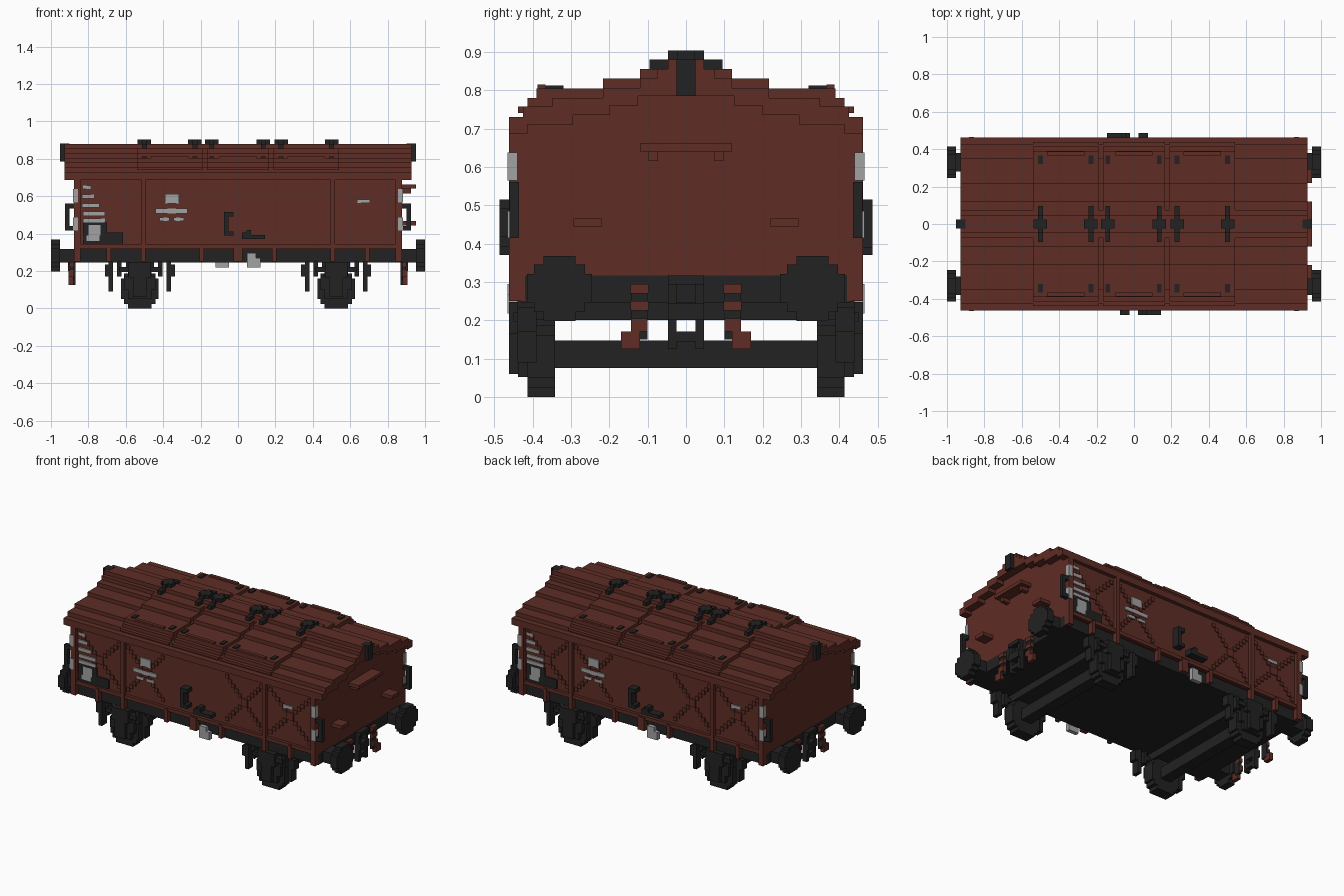
import bpy, bmesh

if "Cube" in bpy.data.objects:
    bpy.data.objects.remove(bpy.data.objects["Cube"])


def material(name, rgb):
    m = bpy.data.materials.new(name)
    m.use_nodes = True
    m.diffuse_color = (*rgb, 1)
    m.node_tree.nodes["Principled BSDF"].inputs["Base Color"].default_value = (*rgb, 1)
    return m


BROWN = material("rust brown", (0.112, 0.026, 0.018))
BLACK = material("soft black", (0.016, 0.016, 0.016))
WHITE = material("pale grey", (0.36, 0.36, 0.36))

SYM = {"": [(1, 1)], "r": [(1, 1), (-1, -1)], "x": [(1, 1), (-1, 1)],
       "y": [(1, 1), (1, -1)], "xy": [(1, 1), (-1, 1), (1, -1), (-1, -1)]}


def finish(name, mat, bm):
    bmesh.ops.recalc_face_normals(bm, faces=bm.faces)
    me = bpy.data.meshes.new(name)
    bm.to_mesh(me)
    bm.free()
    me.materials.append(mat)
    ob = bpy.data.objects.new(name, me)
    bpy.context.collection.objects.link(ob)
    return ob


def blocks(name, mat, boxes, sym=""):
    """One object from boxes (x0, x1, y0, y1, z0, z1), repeated by symmetry."""
    bm = bmesh.new()
    for b in boxes:
        for sx, sy in SYM[sym]:
            vs = bmesh.ops.create_cube(bm, size=1)["verts"]
            for v in vs:
                v.co.x = sx * (b[1] if v.co.x > 0 else b[0])
                v.co.y = sy * (b[3] if v.co.y > 0 else b[2])
                v.co.z = b[5] if v.co.z > 0 else b[4]
    return finish(name, mat, bm)


def stairs(steps):
    """Half outline from the eave up to the middle, as stepped corners."""
    pts = []
    for i, (y, z) in enumerate(steps):
        pts.append((y, z))
        pts.append((steps[i + 1][0] if i + 1 < len(steps) else 0, z))
    return pts


def extrude(name, mat, half, base, spans):
    """Symmetric stepped profile closed by the base outline, run along x."""
    top = half[:-1] + [(-y, z) for y, z in reversed(half[:-1])]
    low = base[:-1] + [(-y, z) for y, z in reversed(base[:-1])]
    loop = top + low[::-1]
    bm = bmesh.new()
    for x0, x1 in spans:
        f = bm.faces.new([bm.verts.new((x0, y, z)) for y, z in loop])
        ext = bmesh.ops.extrude_face_region(bm, geom=[f])["geom"]
        for v in ext:
            if isinstance(v, bmesh.types.BMVert):
                v.co.x = x1
        # keep the starting cap so each run is closed
        if not f.is_valid or len(f.link_loops if hasattr(f, "link_loops") else f.loops) == 0:
            bm.faces.new([v for v in bm.verts if abs(v.co.x - x0) < 1e-6])
    return finish(name, mat, bm)


# Body with stepped gable
gable = stairs([(0.438, 0.69), (0.414, 0.71), (0.295, 0.735), (0.2, 0.76), (0.125, 0.785)])
extrude("body", BROWN, gable, [(0.438, 0.317), (0, 0.317)], [(-0.877, 0.877)])

# Roof shell, overhanging the ends
roof = stairs([(0.462, 0.73), (0.425, 0.757), (0.35, 0.78), (0.217, 0.805),
               (0.12, 0.83), (0.075, 0.855), (0.047, 0.88)])
under = stairs([(0.462, 0.687), (0.414, 0.71), (0.295, 0.735), (0.2, 0.76), (0.125, 0.785)])
extrude("roof", BROWN, roof, under, [(-0.927, 0.927)])

# Three roof lids
lid = stairs([(0.438, 0.757), (0.414, 0.78), (0.39, 0.805), (0.217, 0.83), (0.12, 0.855), (0.047, 0.879)])
extrude("roof_lids", BROWN, lid, [(0.438, 0.74), (0, 0.74)],
        [(-0.54, -0.19), (-0.167, 0.167), (0.19, 0.54)])
blocks("lid_bars", BROWN, [(c - 0.1, c + 0.1, 0.366, 0.388, 0.8, 0.815) for c in (-0.365, 0, 0.365)], "y")

# Roof clamps and clips
lid_xs = (-0.5, -0.23, -0.14, 0.135, 0.23, 0.5)
clamps, clips = [], []
for x in lid_xs:
    clamps += [(x - 0.013, x + 0.013, -0.095, 0.095, 0.85, 0.88),
               (x - 0.013, x + 0.013, -0.047, 0.047, 0.87, 0.904),
               (x - 0.036, x + 0.036, -0.024, 0.024, 0.87, 0.904)]
    clips += [(x - 0.013, x + 0.013, 0.32, 0.366, 0.78, 0.812)]
blocks("roof_clamps", BLACK, clamps)
blocks("roof_clips", BLACK, clips, "y")
blocks("ridge_end_posts", BLACK, [(0.9, 0.951, -0.025, 0.025, 0.785, 0.8815)], "x")

# Side posts, rails and cross bracing
posts = [(0.842, 0.877, 0.42, 0.462, 0.25, 0.69), (0.495, 0.519, 0.42, 0.462, 0.25, 0.69)]
posts += [(x - 0.012, x + 0.012, 0.4, 0.462, 0.25, 0.335) for x in (0.012, 0.195, 0.69)]
posts += [(0, 0.845, 0.42, 0.456, 0.32, 0.343)]
blocks("side_posts", BROWN, posts, "xy")
braces = []
STEPS = 12
for x0, x1 in ((0.22, 0.49), (0.53, 0.835)):
    dx, dz = (x1 - x0) / STEPS, 0.3 / STEPS
    for i in range(STEPS):
        z = 0.365 + i * dz
        for k in (i, STEPS - 1 - i):
            braces.append((x0 + k * dx, x0 + (k + 1) * dx, 0.43, 0.445, z, z + dz))
blocks("side_braces", BROWN, braces, "xy")

# Painted side panels
def plates(rows):
    return [(x0, x1, -0.4475, -0.439, z0, z1) for x0, x1, z0, z1 in rows]

blocks("dark_side_panel", BLACK, [(x0, x1, -0.4465, -0.438, z0, z1) for x0, x1, z0, z1 in
       ((-0.83, -0.615, 0.345, 0.405), (-0.83, -0.7, 0.405, 0.46))], "r")
blocks("pale_side_marks", WHITE, plates([
    (-0.83, -0.785, 0.638, 0.657), (-0.835, -0.77, 0.588, 0.61), (-0.835, -0.74, 0.538, 0.56),
    (-0.83, -0.71, 0.495, 0.517), (-0.83, -0.71, 0.46, 0.48), (-0.8, -0.735, 0.39, 0.445),
    (-0.81, -0.74, 0.36, 0.39),
    (-0.39, -0.315, 0.56, 0.612), (-0.44, -0.27, 0.508, 0.533), (-0.42, -0.365, 0.468, 0.485),
    (-0.345, -0.29, 0.468, 0.485), (0.635, 0.705, 0.562, 0.582)]), "r")
blocks("pale_corner_marks", WHITE, [(0.855, 0.881, 0.44, 0.466, z0, z1)
       for z0, z1 in ((0.565, 0.637), (0.415, 0.485))], "xy")
blocks("hanging_plate", WHITE, [(0.048, 0.12, -0.466, -0.44, 0.218, 0.268),
                                (0.048, 0.095, -0.466, -0.44, 0.268, 0.295)], "r")

# Side levers
blocks("side_levers", BLACK, [
    (-0.075, -0.05, -0.487, -0.43, 0.39, 0.515), (-0.05, -0.025, -0.487, -0.43, 0.49, 0.515),
    (-0.05, -0.025, -0.487, -0.43, 0.39, 0.412), (0.022, 0.145, -0.487, -0.43, 0.37, 0.392),
    (0.045, 0.07, -0.487, -0.43, 0.39, 0.42), (0.022, 0.045, -0.487, -0.43, 0.39, 0.405)], "r")

# Corner grab handles
blocks("grab_handles", BLACK, [(0.901, 0.925, 0.436, 0.46, 0.415, 0.56),
                               (0.87, 0.925, 0.436, 0.46, 0.535, 0.56),
                               (0.87, 0.925, 0.436, 0.46, 0.415, 0.44)], "xy")

# Ledges on one end
blocks("end_ledges", BROWN, [(0.87, 0.951, 0, 0.12, 0.64, 0.662), (0.87, 0.925, 0.073, 0.098, 0.615, 0.64),
                             (0.87, 0.951, 0.22, 0.293, 0.443, 0.466)], "y")

# Underframe
blocks("underframe", BLACK, [(-0.877, 0.877, -0.43, 0.43, 0.246, 0.318)])
blocks("cross_beams", BLACK, [(0.45, 0.6, -0.414, 0.414, 0.2, 0.25)], "x")

# Buffers with stepped round heads
by, bz = 0.33, 0.283
heads = [(0.953, 1.0, by - a, by + a, bz - b, bz + b) for a, b in ((0.085, 0.037), (0.066, 0.062), (0.042, 0.085))]
blocks("buffer_heads", BLACK, heads, "xy")
blocks("buffer_shanks", BLACK, [(0.85, 0.955, by - 0.05, by + 0.05, 0.246, 0.318)], "xy")

# Coupling hook and brake hoses
blocks("couplings", BLACK, [(0.87, 0.9, 0.025, 0.047, 0.125, 0.317), (0.87, 0.91, 0, 0.047, 0.293, 0.317),
                            (0.87, 0.91, 0, 0.047, 0.2, 0.245), (0.87, 0.9, 0, 0.047, 0.143, 0.17)], "xy")
blocks("brake_hoses", BROWN, [(0.87, 0.9, 0.098, 0.145, 0.27, 0.295), (0.877, 0.9, 0.098, 0.145, 0.225, 0.25),
                              (0.88, 0.905, 0.1, 0.143, 0.17, 0.205), (0.88, 0.905, 0.12, 0.17, 0.125, 0.17)], "xy")
blocks("hose_joints", BLACK, [(0.877, 0.895, 0.1, 0.143, 0.15, 0.27)], "xy")

# Wheels, axles and running gear
wx = 0.525
wheel = [(wx - r, wx + r, 0.342, 0.414, z0, z1) for r, z0, z1 in
         ((0.062, 0.0, 0.21), (0.085, 0.024, 0.187), (0.1, 0.05, 0.16))]
blocks("wheels", BLACK, wheel, "xy")
blocks("axles", BLACK, [(wx - 0.036, wx + 0.036, -0.35, 0.35, 0.075, 0.147)], "x")
blocks("axle_boxes", BLACK, [(wx - 0.062, wx + 0.062, 0.41, 0.438, 0.052, 0.2),
                             (wx - 0.085, wx + 0.085, 0.41, 0.438, 0.1, 0.17),
                             (wx - 0.037, wx + 0.037, 0.43, 0.462, 0.06, 0.175)], "xy")
springs = [(wx - 0.11, wx + 0.11, 0.39, 0.45, 0.195, 0.222), (wx - 0.06, wx + 0.06, 0.39, 0.462, 0.165, 0.248)]
hangers = []
for s in (-1, 1):
    for d, w, z0, z1 in ((0.155, 0.012, 0.09, 0.25), (0.175, 0.012, 0.17, 0.235), (0.11, 0.012, 0.17, 0.25)):
        c = wx + s * d
        hangers.append((c - w, c + w, 0.39, 0.44, z0, z1))
blocks("leaf_springs", BLACK, springs, "xy")
blocks("spring_hangers", BLACK, hangers, "xy")
